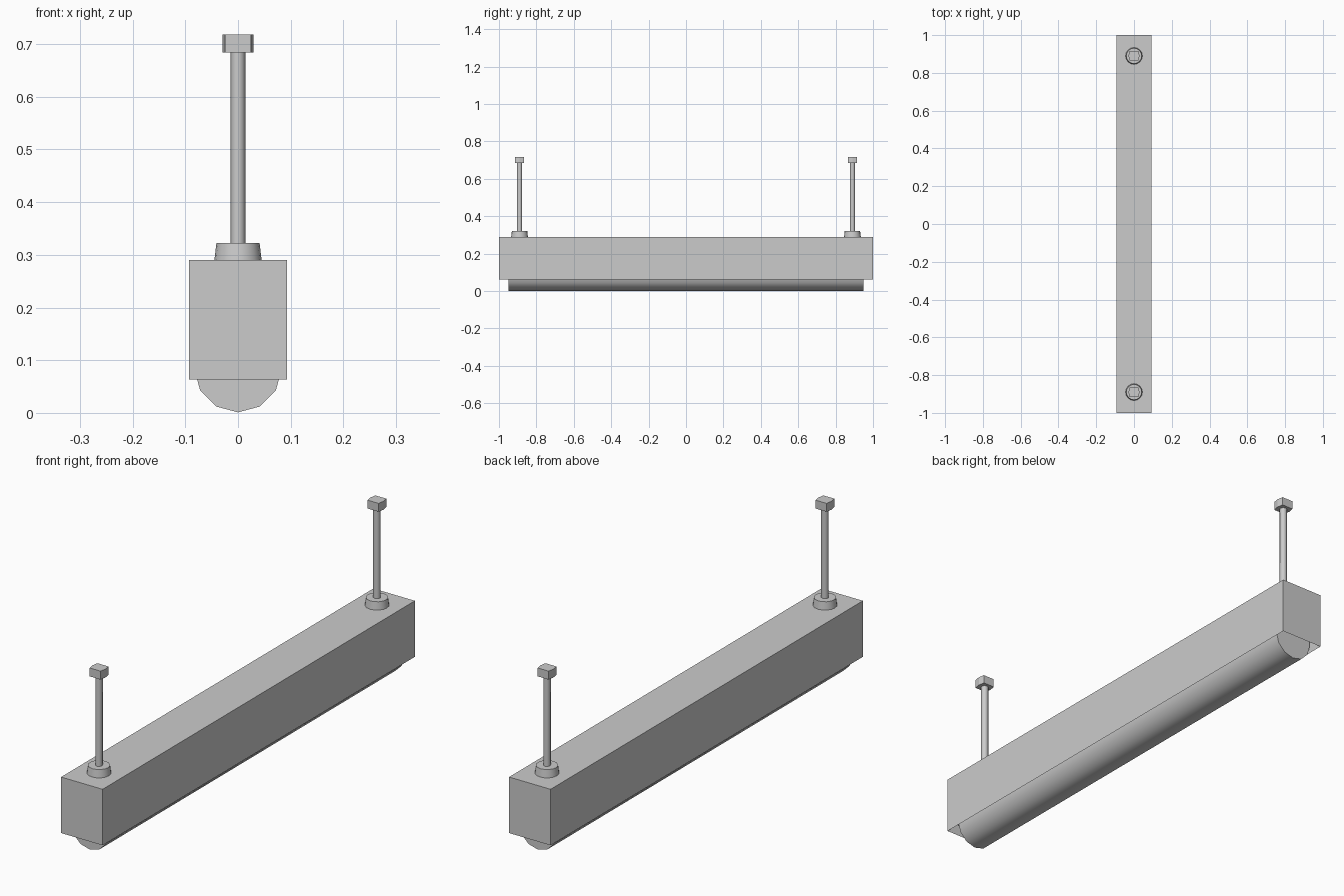
import bpy, bmesh, math
from mathutils import Matrix

if "Cube" in bpy.data.objects:
    bpy.data.objects.remove(bpy.data.objects["Cube"])


def finish(bm, name, smooth=None):
    bmesh.ops.recalc_face_normals(bm, faces=bm.faces)
    mesh = bpy.data.meshes.new(name)
    bm.to_mesh(mesh)
    bm.free()
    ob = bpy.data.objects.new(name, mesh)
    bpy.context.collection.objects.link(ob)
    if smooth:
        bpy.ops.object.select_all(action='DESELECT')
        ob.select_set(True)
        bpy.context.view_layer.objects.active = ob
        bpy.ops.object.shade_smooth_by_angle(angle=math.radians(smooth))
    return ob


def prism(name, pts, vec, smooth=None):
    bm = bmesh.new()
    face = bm.faces.new([bm.verts.new(p) for p in pts])
    ext = bmesh.ops.extrude_face_region(bm, geom=[face], use_keep_orig=True)
    verts = [g for g in ext['geom'] if isinstance(g, bmesh.types.BMVert)]
    bmesh.ops.translate(bm, verts=verts, vec=vec)
    return finish(bm, name, smooth)


def cone(name, y, r1, r2, z1, z2, sides):
    bm = bmesh.new()
    bmesh.ops.create_cone(bm, cap_ends=True, segments=sides, radius1=r1, radius2=r2,
                          depth=z2 - z1, matrix=Matrix.Translation((0, y, (z1 + z2) / 2)))
    return finish(bm, name, 50)


# Housing: box with a shallow recess in the underside
bm = bmesh.new()
bmesh.ops.create_cube(bm, size=1, matrix=Matrix.Translation((0, 0, 0.1765))
                      @ Matrix.Diagonal((0.186, 2.0, 0.227, 1)))
bm.normal_update()
bottom = min(bm.faces, key=lambda f: f.calc_center_median().z)
bmesh.ops.inset_region(bm, faces=[bottom], thickness=0.009)
bmesh.ops.translate(bm, verts=bottom.verts, vec=(0, 0, 0.04))
finish(bm, "housing")

# Diffuser: lower half of a twelve-sided tube
R, CZ = 0.083, 0.084
arc = [(R * math.sin(math.radians(a)), -0.948, CZ - R * math.cos(math.radians(a)))
       for a in range(-90, 91, 30)]
arc = [(-R, -0.948, 0.103)] + arc + [(R, -0.948, 0.103)]
prism("diffuser", arc, (0, 1.896, 0), 40)

# Hangers: collar, stem and six-sided nut at each end
nut = [(0.029, 0), (0.0245, 0.025), (-0.0245, 0.025),
       (-0.029, 0), (-0.0245, -0.025), (0.0245, -0.025)]
for side, y in (("front", -0.89), ("back", 0.89)):
    cone(side + "_collar", y, 0.045, 0.041, 0.288, 0.322, 16)
    cone(side + "_stem", y, 0.014, 0.014, 0.31, 0.69, 8)
    prism(side + "_nut", [(x, y + dy, 0.684) for x, dy in nut], (0, 0, 0.034))
